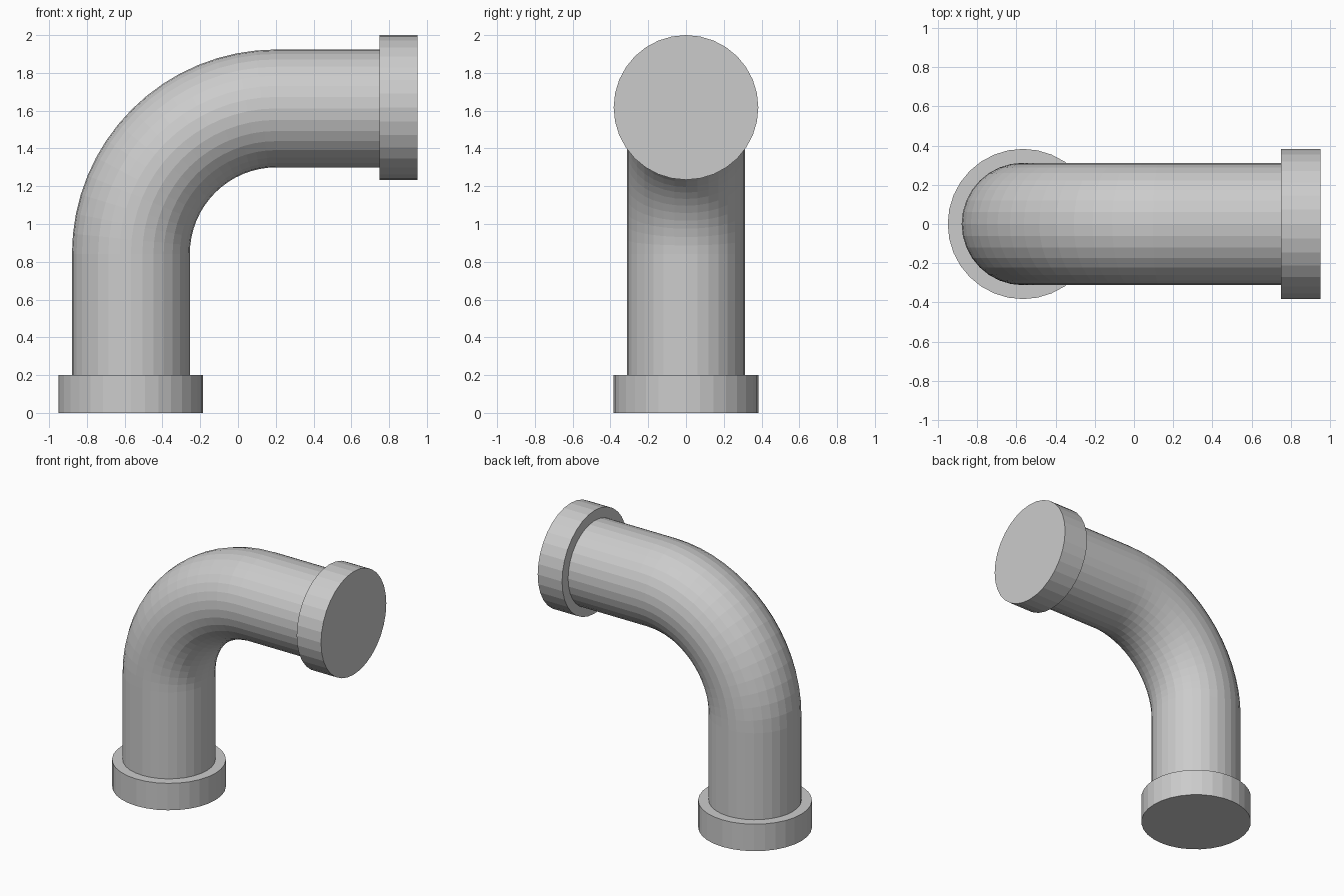
import bpy, bmesh
from math import sin, cos, pi
from mathutils import Vector

if "Cube" in bpy.data.objects:
    bpy.data.objects.remove(bpy.data.objects["Cube"])

SIDES = 32
PIPE_R, COLLAR_R = 0.312, 0.383
AX, AZ = -0.567, 1.617 - 0.005   # vertical leg axis x, horizontal leg axis z
BEND = 0.77                      # bend centreline radius
BEND_STEPS = 16


def sweep(name, stations, radius):
    """Capped round tube in the xz plane; stations are (x, z, turn angle)."""
    bm = bmesh.new()
    rings = []
    for x, z, a in stations:
        side = Vector((-cos(a), 0, sin(a)))
        ring = []
        for i in range(SIDES):
            t = 2 * pi * i / SIDES
            p = Vector((x, 0, z)) + side * (radius * cos(t)) + Vector((0, radius * sin(t), 0))
            ring.append(bm.verts.new(p))
        rings.append(ring)
    for lo, hi in zip(rings, rings[1:]):
        for i in range(SIDES):
            j = (i + 1) % SIDES
            bm.faces.new((lo[i], lo[j], hi[j], hi[i]))
    bm.faces.new(rings[0])
    bm.faces.new(rings[-1])
    bmesh.ops.recalc_face_normals(bm, faces=bm.faces)
    mesh = bpy.data.meshes.new(name)
    bm.to_mesh(mesh)
    bm.free()
    obj = bpy.data.objects.new(name, mesh)
    bpy.context.collection.objects.link(obj)
    return obj


# Elbow pipe: straight leg, quarter bend, straight leg
path = [(AX, 0.1, 0)]
for k in range(BEND_STEPS + 1):
    a = pi / 2 * k / BEND_STEPS
    path.append((AX + BEND * (1 - cos(a)), AZ - BEND + BEND * sin(a), a))
path.append((0.85, AZ, pi / 2))
sweep("elbow_pipe", path, PIPE_R)

# End collars
sweep("bottom_collar", [(AX, 0, 0), (AX, 0.2, 0)], COLLAR_R)
sweep("side_collar", [(0.75, 1.617, pi / 2), (0.95, 1.617, pi / 2)], COLLAR_R)
